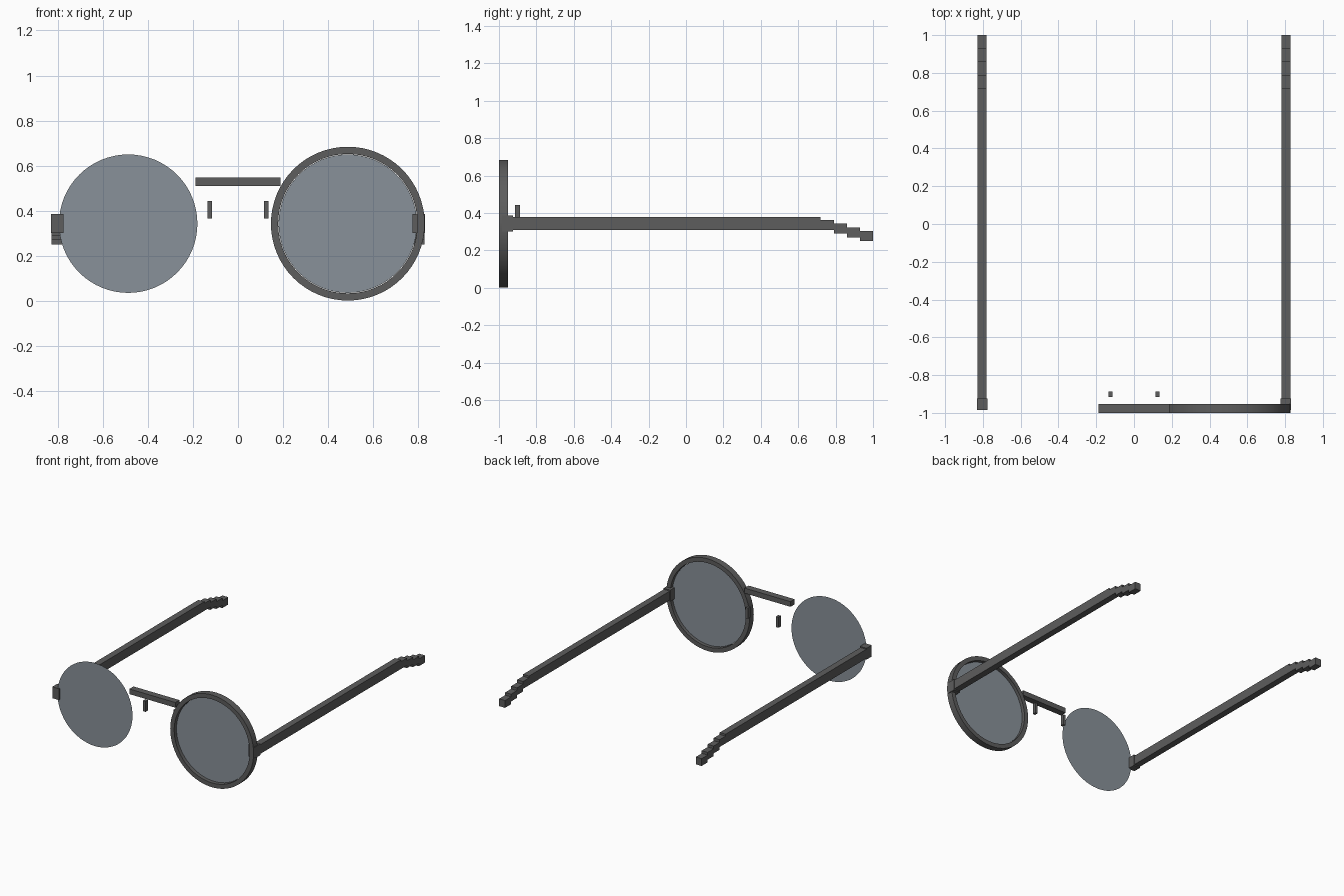
import bpy
import bmesh
from mathutils import Matrix

cube = bpy.data.objects.get("Cube")
if cube:
    bpy.data.objects.remove(cube, do_unlink=True)


def material(name, color):
    mat = bpy.data.materials.new(name)
    mat.use_nodes = True
    mat.diffuse_color = color
    mat.node_tree.nodes["Principled BSDF"].inputs["Base Color"].default_value = color
    return mat


FRAME = material("dark grey frame", (0.11, 0.11, 0.11, 1))
LENS = material("blue grey lens", (0.25, 0.285, 0.32, 1))


def finish(name, bm, mat):
    mesh = bpy.data.meshes.new(name)
    bm.to_mesh(mesh)
    bm.free()
    mesh.materials.append(mat)
    obj = bpy.data.objects.new(name, mesh)
    bpy.context.collection.objects.link(obj)
    return obj


def box(name, x, y, z):
    """Box spanning the (low, high) pair on each axis."""
    bm = bmesh.new()
    size = [b - a for a, b in (x, y, z)]
    mid = [(a + b) / 2 for a, b in (x, y, z)]
    bmesh.ops.create_cube(bm, size=1, matrix=Matrix.Translation(mid) @ Matrix.Diagonal((*size, 1)))
    return finish(name, bm, FRAME)


SIDES = {"left": 1, "right": -1}
EYE_X, EYE_Z = 0.487, 0.343
RIM_OUT, RIM_IN = 0.341, 0.309
FRONT, BACK = -1.0, -0.952
UPRIGHT = Matrix.Rotation(1.5707963, 4, "X")

# Rim: a flat ring extruded to depth, around the left lens only
bm = bmesh.new()
loops = []
for radius, y in ((RIM_OUT, FRONT), (RIM_IN, FRONT), (RIM_IN, BACK), (RIM_OUT, BACK)):
    place = Matrix.Translation((EYE_X, y, EYE_Z)) @ UPRIGHT
    loops.append(bmesh.ops.create_circle(bm, segments=64, radius=radius, matrix=place)["verts"])
for a, b in zip(loops, loops[1:] + loops[:1]):
    for i in range(len(a)):
        j = (i + 1) % len(a)
        bm.faces.new((a[i], a[j], b[j], b[i]))
bmesh.ops.recalc_face_normals(bm, faces=bm.faces)
rim = finish("left_rim", bm, FRAME)
bpy.context.view_layer.objects.active = rim
rim.select_set(True)
bpy.ops.object.shade_smooth_by_angle()
rim.select_set(False)

# Bridge between the eyes
box("bridge", (-0.188, 0.188), (FRONT, BACK), (0.51, 0.548))

for side, s in SIDES.items():
    def span(a, b):
        return sorted((s * a, s * b))

    # Paper-thin lens disc
    bm = bmesh.new()
    place = Matrix.Translation((s * EYE_X, -0.975, EYE_Z)) @ UPRIGHT
    bmesh.ops.create_circle(bm, cap_ends=True, segments=64, radius=0.307, matrix=place)
    finish(side + "_lens", bm, LENS)

    # Nose pad, hinge and straight temple arm
    box(side + "_nose_pad", span(0.115, 0.135), (-0.915, -0.888), (0.365, 0.444))
    box(side + "_hinge", span(0.775, 0.83), (-0.984, -0.924), (0.302, 0.386))
    box(side + "_temple", span(0.78, 0.828), (-0.95, 0.72), (0.31, 0.378))

    # Ear tip stepping downwards
    for i in range(4):
        y, z = 0.72 + 0.07 * i, 0.31 - 0.02 * i
        box(f"{side}_ear_tip_{i + 1}", span(0.78, 0.828), (y, y + 0.07), (z, z + 0.054))
